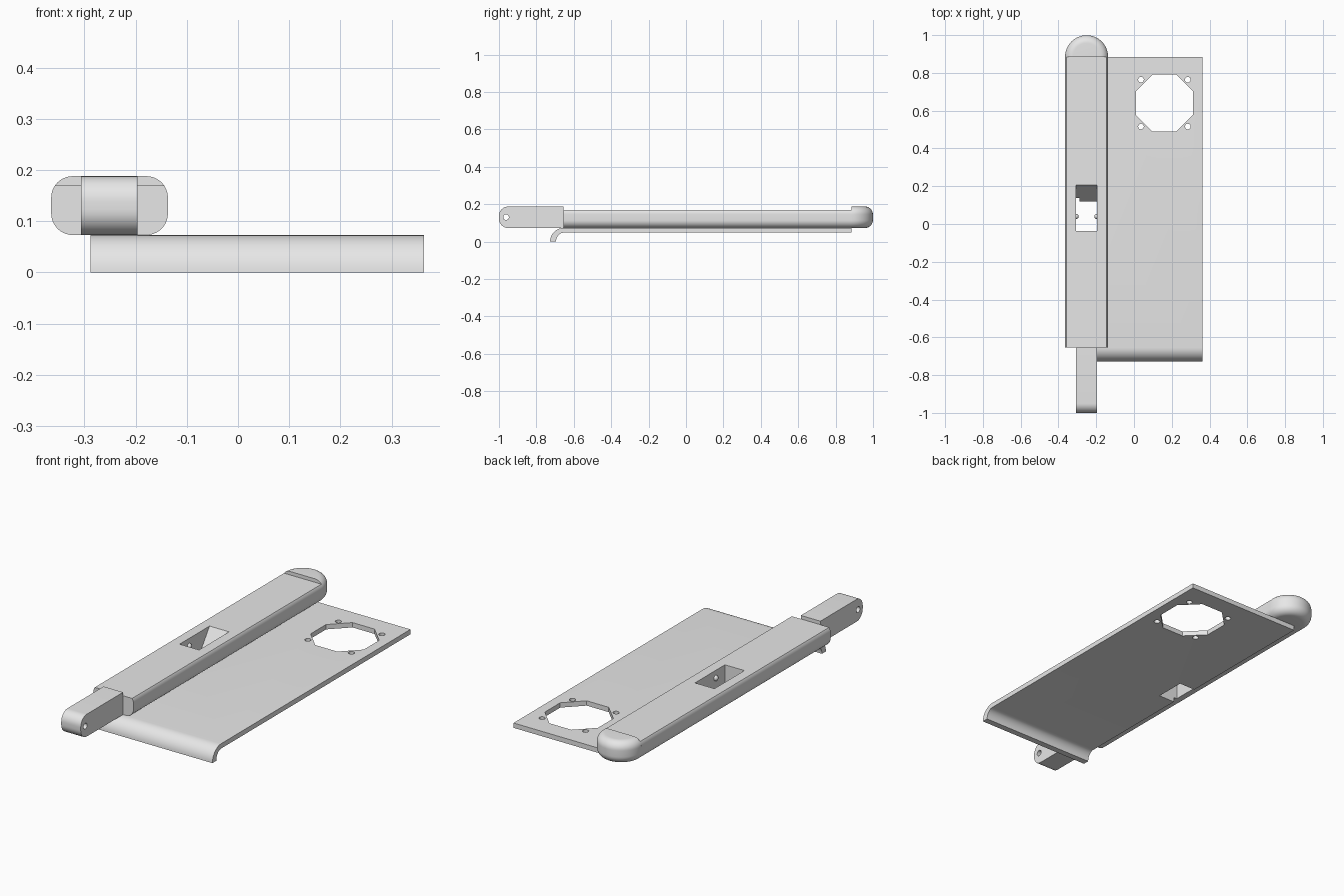
import bpy, bmesh, math
from mathutils import Vector

cube = bpy.data.objects.get("Cube")
if cube:
    bpy.data.objects.remove(cube, do_unlink=True)

grey = bpy.data.materials.new("plain_grey")
grey.use_nodes = True
grey.diffuse_color = (0.8, 0.8, 0.8, 1)
grey.node_tree.nodes["Principled BSDF"].inputs["Base Color"].default_value = (0.8, 0.8, 0.8, 1)

ARM_X, ARM_R = -0.251, 0.114            # arm centre line and half width
LOW, TOP, FLAT = 0.073, 0.188, 0.17     # arm underside, full height, shaved height
ROUND = 0.042                           # arm edge rounding
FRONT, BACK = -0.655, 0.885
SLOT = (-0.307, -0.196)                 # tongue and slot sides


def finish(name, bm):
    bmesh.ops.recalc_face_normals(bm, faces=bm.faces)
    mesh = bpy.data.meshes.new(name)
    bm.to_mesh(mesh)
    bm.free()
    mesh.materials.append(grey)
    ob = bpy.data.objects.new(name, mesh)
    bpy.context.collection.objects.link(ob)
    return ob


def activate(ob):
    bpy.ops.object.select_all(action='DESELECT')
    ob.select_set(True)
    bpy.context.view_layer.objects.active = ob


def smooth(ob):
    activate(ob)
    bpy.ops.object.shade_smooth_by_angle(angle=math.radians(35))


def prism(name, points, axis, start, end):
    """Extrude a flat outline along one axis."""
    place = {'x': lambda u, v: (start, u, v),
             'y': lambda u, v: (u, start, v),
             'z': lambda u, v: (u, v, start)}[axis]
    bm = bmesh.new()
    face = bm.faces.new([bm.verts.new(place(u, v)) for u, v in points])
    grown = bmesh.ops.extrude_face_region(bm, geom=[face])["geom"]
    shift = Vector([end - start if a == axis else 0 for a in "xyz"])
    bmesh.ops.translate(bm, vec=shift,
                        verts=[g for g in grown if isinstance(g, bmesh.types.BMVert)])
    return finish(name, bm)


def arc(u, v, ru, rv, a, b, steps=10):
    angles = [math.radians(a + (b - a) * i / steps) for i in range(steps + 1)]
    return [(u + ru * math.cos(t), v + rv * math.sin(t)) for t in angles]


def circle(u, v, r, sides, turn=0):
    return arc(u, v, r, r, turn, turn + 360, sides)[:-1]


def cut(ob, cutter):
    cutter.hide_render = True
    mod = ob.modifiers.new("cut", 'BOOLEAN')
    mod.operation, mod.solver, mod.object = 'DIFFERENCE', 'EXACT', cutter
    activate(ob)
    bpy.ops.object.modifier_apply(modifier=mod.name)
    bpy.data.objects.remove(cutter, do_unlink=True)


def slot_cutter():
    # Through slot with a sloped rear wall
    side = [(-0.037, 0.0), (0.085, 0.0), (0.12, 0.048), (0.207, FLAT),
            (0.207, 0.25), (-0.037, 0.25)]
    return prism("slot_cutter", side, 'x', *SLOT)


# Base plate with a curled front lip
outline = ([(BACK, LOW)] + arc(FRONT, 0, 0.072, LOW, 90, 180)
           + arc(FRONT, 0, 0.04, 0.048, 180, 90) + [(BACK, 0.048)])
plate = prism("base_plate", outline, 'x', -0.288, 0.363)

# Octagonal opening with four screw holes
HX, HY, OFF = 0.161, 0.64, 0.124
cut(plate, prism("opening_cutter", circle(HX, HY, 0.164, 8, 22.5), 'z', -0.1, 0.3))
for sx in (-1, 1):
    for sy in (-1, 1):
        hole = circle(HX + sx * OFF, HY + sy * OFF, 0.015, 20)
        cut(plate, prism("screw_cutter", hole, 'z', -0.1, 0.3))
cut(plate, slot_cutter())
smooth(plate)

# Arm: rounded section with its top shaved flat
side, bottom, upper = ARM_R - ROUND, LOW + ROUND, TOP - ROUND
shave = math.degrees(math.asin((FLAT - upper) / ROUND))
right_half = (arc(side, bottom, ROUND, ROUND, -90, 0)
              + arc(side, upper, ROUND, ROUND, 0, shave, 6))
section = ([(ARM_X + u, v) for u, v in right_half]
           + [(ARM_X - u, v) for u, v in reversed(right_half)])
arm = prism("arm_body", section, 'y', FRONT, BACK)
cut(arm, slot_cutter())
smooth(arm)

# Full height rounded end cap, spun half a turn
profile = ([(0, LOW)] + arc(side, bottom, ROUND, ROUND, -90, 0)
           + arc(side, upper, ROUND, ROUND, 0, 90) + [(0, TOP)])
bm = bmesh.new()
verts = [bm.verts.new((ARM_X + r, BACK, z)) for r, z in profile]
edges = [bm.edges.new(pair) for pair in zip(verts, verts[1:])]
bmesh.ops.spin(bm, geom=verts + edges, cent=(ARM_X, BACK, 0), axis=(0, 0, 1),
               angle=math.pi, steps=32)
bmesh.ops.remove_doubles(bm, verts=bm.verts, dist=0.0001)
bmesh.ops.holes_fill(bm, edges=[e for e in bm.edges if e.is_boundary], sides=0)
smooth(finish("arm_end_cap", bm))

# Front tongue with a rounded nose and a cross hole
NOSE = 0.05
outline = ([(FRONT, TOP)] + arc(-1 + NOSE, TOP - NOSE, NOSE, NOSE, 90, 180)
           + arc(-1 + NOSE, LOW + NOSE, NOSE, NOSE, 180, 270) + [(FRONT, LOW)])
tongue = prism("front_tongue", outline, 'x', *SLOT)
cut(tongue, prism("pin_cutter", circle(-0.962, 0.131, 0.015, 24), 'x', -0.4, 0))
smooth(tongue)

# Snap nubs on the slot walls
for x, label in zip(SLOT, ("right", "left")):
    bm = bmesh.new()
    bmesh.ops.create_uvsphere(bm, u_segments=20, v_segments=12, radius=0.014)
    bmesh.ops.translate(bm, verts=bm.verts, vec=(x, 0.04, 0.131))
    smooth(finish(label + "_snap_nub", bm))
